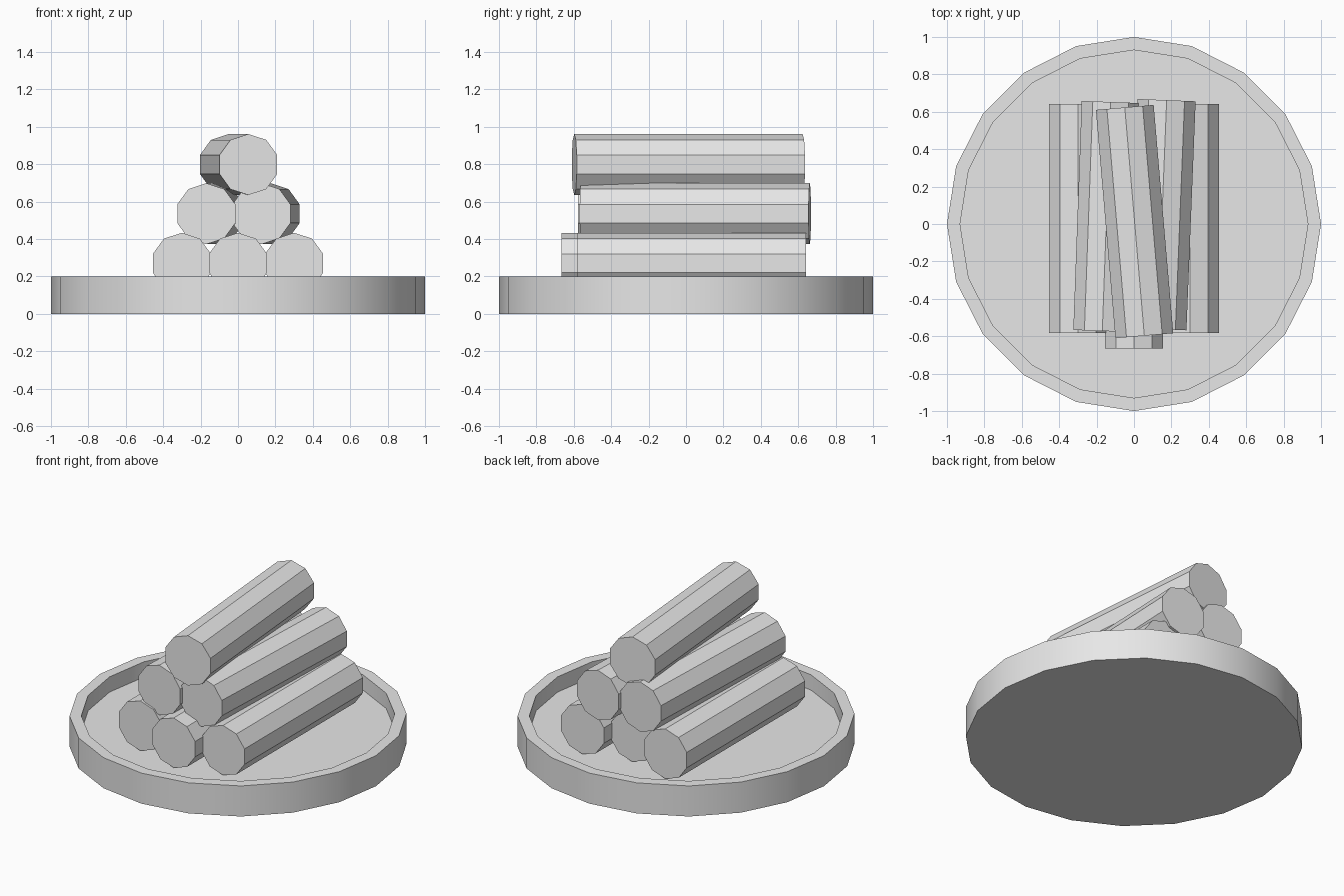
import bpy, bmesh
from math import radians, pi
from mathutils import Vector

cube = bpy.data.objects.get("Cube")
if cube:
    bpy.data.objects.remove(cube, do_unlink=True)

LOG_RADIUS, LOG_LENGTH = 0.163, 1.225
TRAY_HEIGHT, FLOOR = 0.2, 0.1

grey = bpy.data.materials.new("plain grey")
grey.use_nodes = True
colour = (0.8, 0.8, 0.8, 1)
grey.diffuse_color = colour
grey.node_tree.nodes["Principled BSDF"].inputs["Base Color"].default_value = colour


def cylinder(name, sides, radius, depth, location, rotation=(0, 0, 0)):
    bpy.ops.mesh.primitive_cylinder_add(vertices=sides, radius=radius, depth=depth,
                                        location=location, rotation=rotation)
    obj = bpy.context.object
    obj.name = name
    obj.data.materials.append(grey)
    return obj


def log(name, x, y, z, turn=0):
    return cylinder(name, 10, LOG_RADIUS, LOG_LENGTH, (x, y, z),
                    (pi / 2, 0, radians(turn)))


# Round tray: inset the top face for the rim, then sink it to make the floor
tray = cylinder("tray", 20, 1, TRAY_HEIGHT, (0, 0, TRAY_HEIGHT / 2))
bm = bmesh.new()
bm.from_mesh(tray.data)
top = max(bm.faces, key=lambda f: f.calc_center_median().z)
bmesh.ops.inset_region(bm, faces=[top], thickness=0.07, use_even_offset=False)
wall = bmesh.ops.extrude_face_region(bm, geom=[top])["geom"]
if top.is_valid:
    bm.faces.remove(top)
verts = [g for g in wall if isinstance(g, bmesh.types.BMVert)]
bmesh.ops.translate(bm, verts=verts, vec=Vector((0, 0, FLOOR - TRAY_HEIGHT)))
bmesh.ops.recalc_face_normals(bm, faces=bm.faces)
bm.to_mesh(tray.data)
bm.free()
bpy.ops.object.shade_smooth_by_angle(angle=radians(30))

# Stacked logs: three below, two across the gaps, one on top
log("bottom_log_right", -0.3, 0.03, 0.27)
log("bottom_log_middle", 0, -0.053, 0.27)
log("bottom_log_left", 0.3, 0.03, 0.27)
log("middle_log_right", -0.147, 0.04, 0.535, -2.1)
log("middle_log_left", 0.15, 0.05, 0.535, -2.3)
log("top_log", 0.003, 0.013, 0.798, 4.9)
